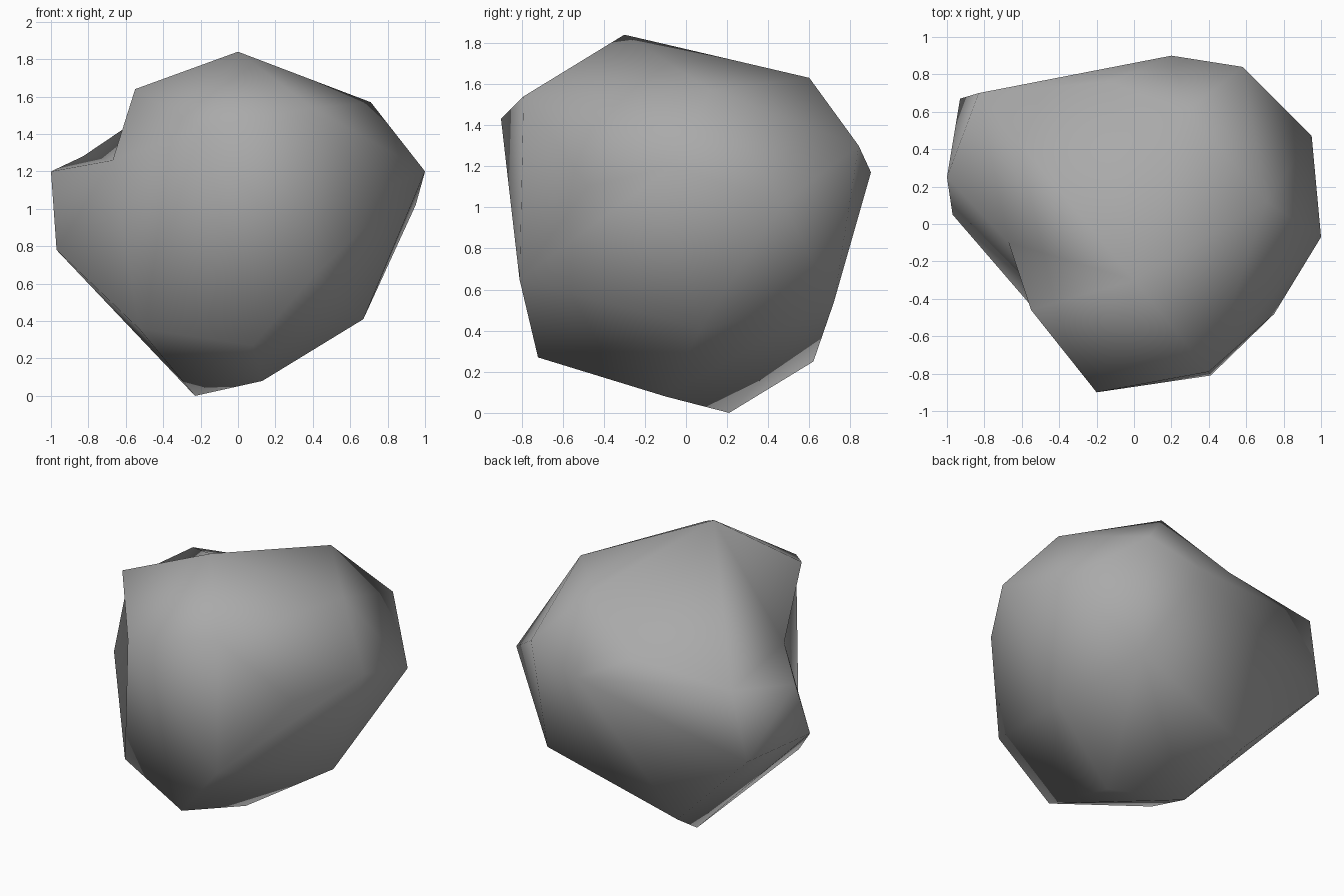
import bpy
import bmesh
from mathutils import Vector

cube = bpy.data.objects.get("Cube")
if cube:
    bpy.data.objects.remove(cube)

# Corners of the boulder, from the crown down to the foot
corners = [
    (0, -.3, 1.84), (-.55, -.46, 1.64), (.28, .6, 1.63), (.71, .12, 1.57), (.4, -.79, 1.54),
    (-.2, -.9, 1.43), (.58, .84, 1.3), (-.83, .7, 1.28), (-1, .25, 1.2), (1, -.07, 1.2),
    (.2, .9, 1.17), (.75, -.48, 1.1), (.95, .47, 1.02), (-.93, .67, .81), (-.97, .05, .78),
    (.41, -.81, .65), (.54, .72, .54), (.67, .07, .41), (-.53, -.46, .36), (.08, -.72, .27),
    (-.37, .62, .25), (.13, -.1, .08), (-.23, .21, 0),
]
# Hollows: the point where the skin is wrapped, and where it is then pushed in
hollows = [((-.85, -.15, 1.47), (-.67, -.1, 1.26)), ((-.15, .65, 1.51), (-.13, .76, 1.34))]

bm = bmesh.new()
for corner in corners:
    bm.verts.new(corner)
dents = [(bm.verts.new(wrap), Vector(place)) for wrap, place in hollows]

# Wrap the corners in a skin
bmesh.ops.convex_hull(bm, input=bm.verts[:], use_existing_faces=False)
for vert, place in dents:
    vert.co = place
bmesh.ops.delete(bm, geom=[v for v in bm.verts if not v.link_faces], context='VERTS')
bmesh.ops.recalc_face_normals(bm, faces=bm.faces[:])
for face in bm.faces:
    face.smooth = True

mesh = bpy.data.meshes.new("boulder")
bm.to_mesh(mesh)
bm.free()
boulder = bpy.data.objects.new("boulder", mesh)
bpy.context.collection.objects.link(boulder)

# Stone colour
stone = bpy.data.materials.new("stone_grey")
stone.use_nodes = True
grey = (0.4, 0.4, 0.4, 1)
stone.diffuse_color = grey
stone.node_tree.nodes["Principled BSDF"].inputs["Base Color"].default_value = grey
mesh.materials.append(stone)
